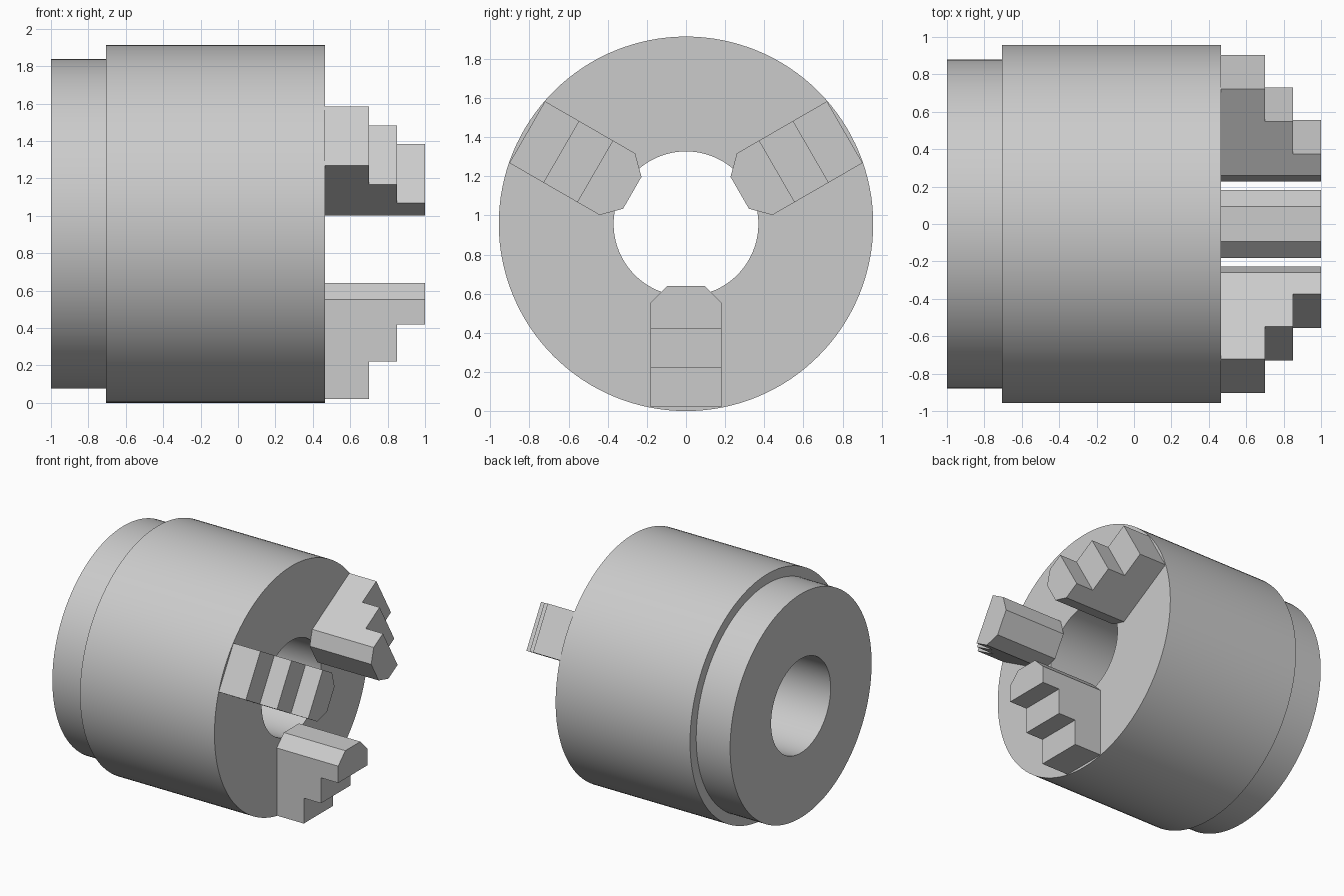
import bpy, bmesh
from math import radians
from mathutils import Matrix, Vector

cube = bpy.data.objects.get("Cube")
if cube:
    bpy.data.objects.remove(cube, do_unlink=True)

RADIUS = 0.957      # main body radius, also the axis height
FACE_X = 0.465      # front face the jaws sit on

steel = bpy.data.materials.new("plain_grey")
steel.use_nodes = True
grey = (0.6, 0.6, 0.6, 1)
steel.diffuse_color = grey
steel.node_tree.nodes["Principled BSDF"].inputs["Base Color"].default_value = grey


def add_object(name, bm):
    """Turn a bmesh into an object on the chuck axis."""
    bmesh.ops.recalc_face_normals(bm, faces=bm.faces)
    mesh = bpy.data.meshes.new(name)
    bm.to_mesh(mesh)
    bm.free()
    mesh.materials.append(steel)
    obj = bpy.data.objects.new(name, mesh)
    obj.location.z = RADIUS
    bpy.context.collection.objects.link(obj)
    return obj


def lathe(name, profile, steps=128):
    """Spin a closed (x, radius) profile about the x axis."""
    bm = bmesh.new()
    verts = [bm.verts.new((x, 0, r)) for x, r in profile]
    edges = [bm.edges.new((a, b)) for a, b in zip(verts, verts[1:] + verts[:1])]
    bmesh.ops.spin(bm, geom=verts + edges, cent=(0, 0, 0), axis=(1, 0, 0),
                   angle=radians(360), steps=steps)
    bmesh.ops.remove_doubles(bm, verts=bm.verts, dist=0.0001)
    return add_object(name, bm)


def stepped_jaw(name, angle):
    """Stepped side profile, extruded across, with a chamfered gripping tip."""
    tip, half_width = -0.317, 0.182
    profile = [(FACE_X, tip), (1, tip), (1, -0.537), (0.85, -0.537),
               (0.85, -0.737), (0.70, -0.737), (0.70, -0.937), (FACE_X, -0.937)]
    bm = bmesh.new()
    side = bm.faces.new([bm.verts.new((x, -half_width, z)) for x, z in profile])
    new = bmesh.ops.extrude_face_region(bm, geom=[side])["geom"]
    moved = [v for v in new if isinstance(v, bmesh.types.BMVert)]
    bmesh.ops.translate(bm, verts=moved, vec=Vector((0, 2 * half_width, 0)))
    tip_edges = [e for e in bm.edges
                 if all(abs(v.co.z - tip) < 0.001 for v in e.verts)
                 and abs(e.verts[0].co.y - e.verts[1].co.y) < 0.001]
    bmesh.ops.bevel(bm, geom=tip_edges, offset=0.088, segments=1, affect='EDGES')
    bmesh.ops.rotate(bm, verts=bm.verts, cent=(0, 0, 0),
                     matrix=Matrix.Rotation(radians(angle), 3, 'X'))
    return add_object(name, bm)


# Body with a narrower rear shoulder and a through bore
body = lathe("chuck_body", [(-1, 0.37), (-1, 0.88), (-0.705, 0.88),
                            (-0.705, RADIUS), (FACE_X, RADIUS), (FACE_X, 0.37)])
bpy.ops.object.select_all(action='DESELECT')
body.select_set(True)
bpy.context.view_layer.objects.active = body
bpy.ops.object.shade_smooth_by_angle(angle=radians(30))

# Three jaws, evenly spaced around the axis
for label, angle in (("lower", 0), ("back", 120), ("front", 240)):
    stepped_jaw(label + "_jaw", angle)
